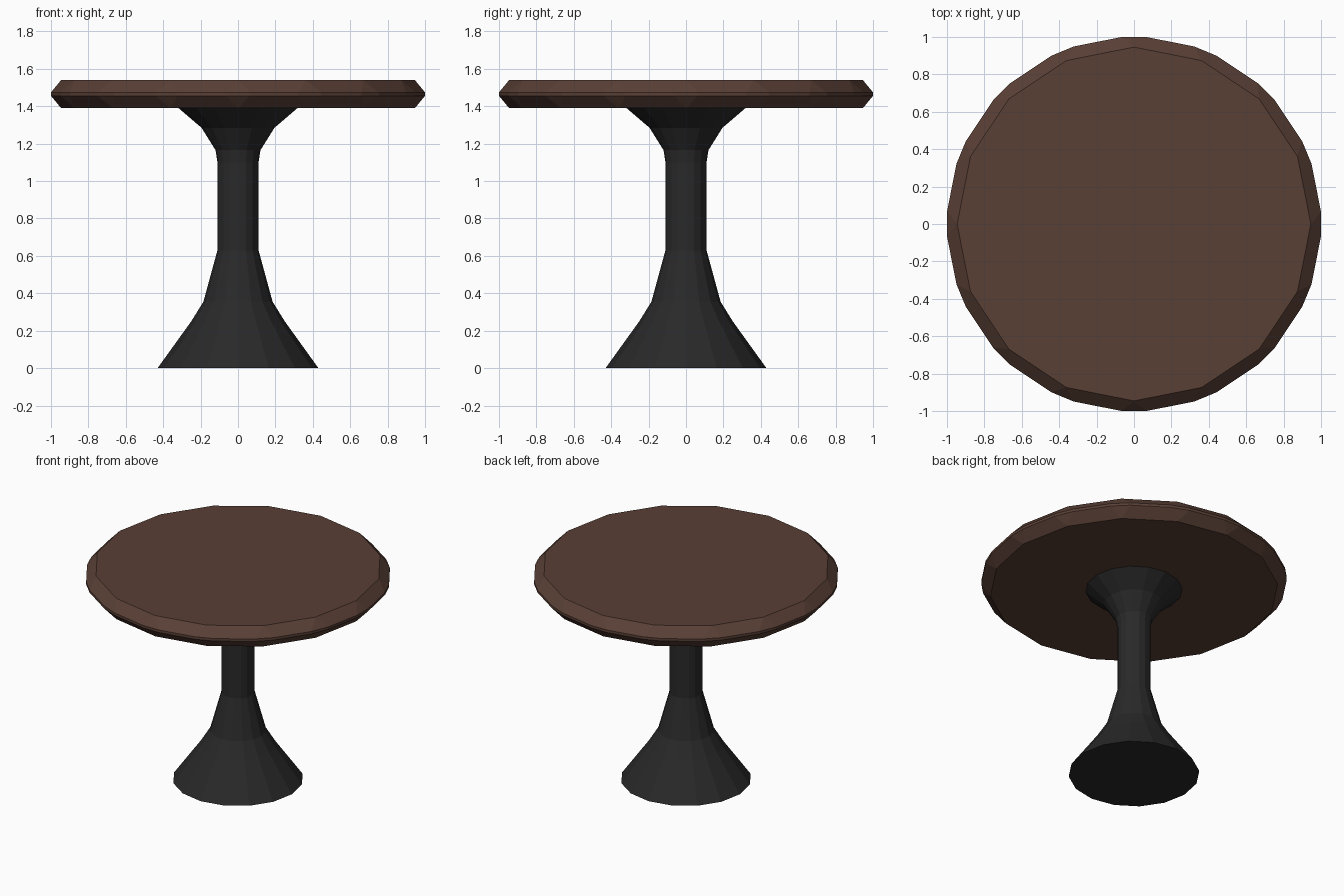
import bpy, bmesh
from math import pi, cos, sin

if "Cube" in bpy.data.objects:
    bpy.data.objects.remove(bpy.data.objects["Cube"])

SIDES = 16


def material(name, rgb):
    m = bpy.data.materials.new(name)
    m.diffuse_color = (*rgb, 1)
    m.use_nodes = True
    m.node_tree.nodes["Principled BSDF"].inputs["Base Color"].default_value = m.diffuse_color
    return m


def lathe(name, profile, mat):
    """Spin (radius, z) points into a closed, flat-faced solid."""
    bm = bmesh.new()
    rings = [[bm.verts.new((r * cos(2 * pi * i / SIDES), r * sin(2 * pi * i / SIDES), z))
              for i in range(SIDES)] for r, z in profile]
    for a, b in zip(rings, rings[1:]):
        for i in range(SIDES):
            j = (i + 1) % SIDES
            bm.faces.new((a[i], a[j], b[j], b[i]))
    bm.faces.new(rings[0][::-1])
    bm.faces.new(rings[-1])
    mesh = bpy.data.meshes.new(name)
    bm.to_mesh(mesh)
    bm.free()
    mesh.materials.append(mat)
    obj = bpy.data.objects.new(name, mesh)
    bpy.context.collection.objects.link(obj)
    return obj


wood = material("dark_wood", (0.1, 0.05, 0.036))
metal = material("black_metal", (0.022, 0.022, 0.022))

# Flared pedestal
lathe("pedestal", [(0.43, 0), (0.25, 0.25), (0.185, 0.355), (0.11, 0.63), (0.11, 1.10),
                   (0.12, 1.165), (0.195, 1.285), (0.32, 1.392)], metal)

# Round top, every edge chamfered
top = lathe("table_top", [(1.013, 1.39), (1.013, 1.54)], wood)
bevel = top.modifiers.new("chamfer", 'BEVEL')
bevel.width = 0.066
bevel.segments = 1
bevel.limit_method = 'NONE'
